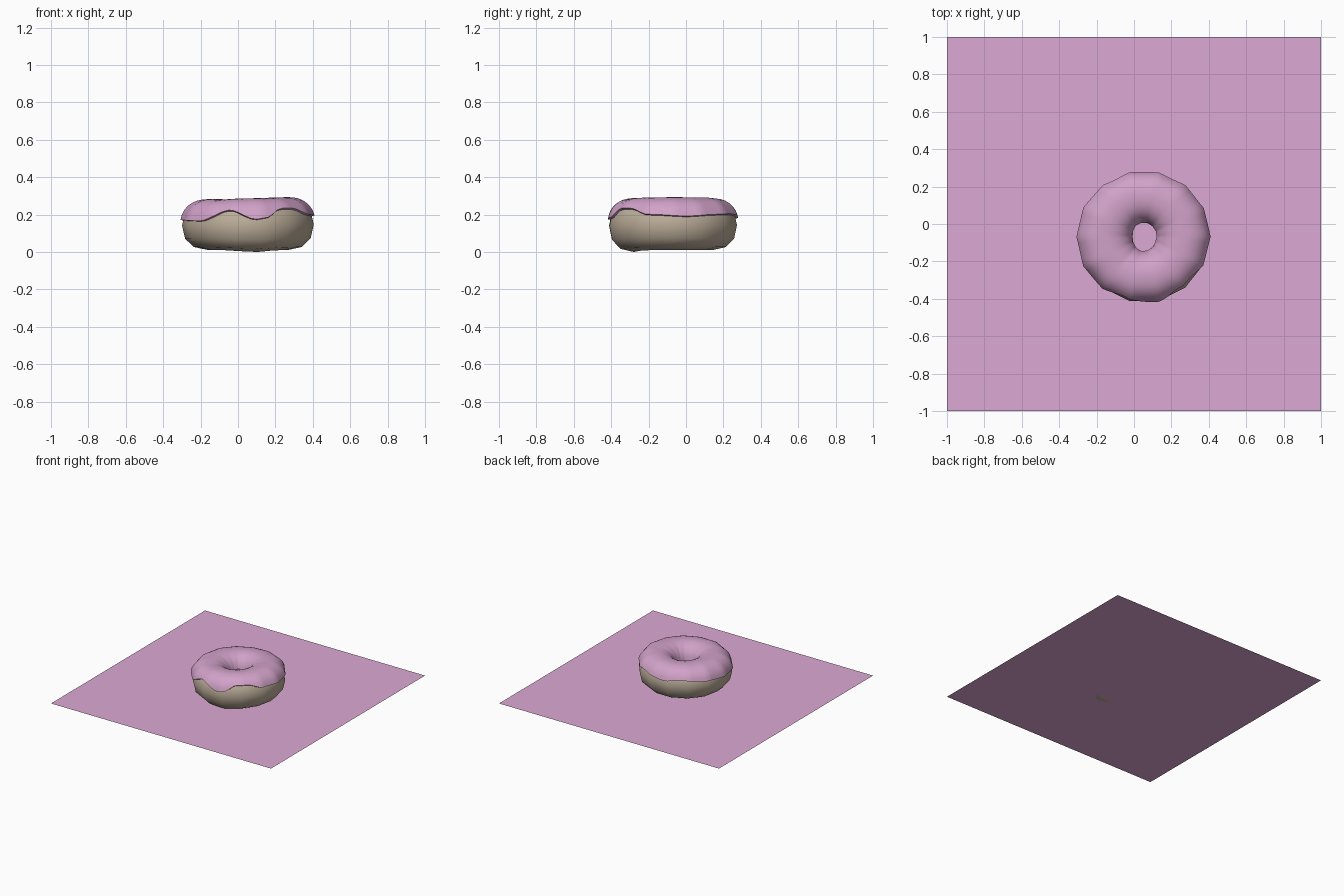
import bpy, bmesh, math, random
from math import sin, cos, pi

if "Cube" in bpy.data.objects:
    bpy.data.objects.remove(bpy.data.objects["Cube"])

random.seed(4)
CX, CY = 0.055, -0.068      # donut centre
SIDES = 14                  # low-poly ring count
STEP = 2 * pi / SIDES
LUMPS = [random.uniform(-0.004, 0.004) for _ in range(SIDES)]

# Outer lower rim of the icing: (degrees around the ring, height)
DRIPS = [(-180, .175), (-137, .17), (-107, .23), (-83, .18), (-74, .188),
         (-58, .236), (-45, .236), (-22, .20), (11, .19), (40, .20), (65, .205),
         (95, .185), (120, .205), (150, .185), (180, .175)]


def material(name, rgb):
    m = bpy.data.materials.new(name)
    m.diffuse_color = (*rgb, 1)
    m.use_nodes = True
    m.node_tree.nodes["Principled BSDF"].inputs["Base Color"].default_value = m.diffuse_color
    return m


def make_object(name, bm, mat):
    bmesh.ops.recalc_face_normals(bm, faces=bm.faces)
    mesh = bpy.data.meshes.new(name)
    bm.to_mesh(mesh)
    bm.free()
    mesh.materials.append(mat)
    ob = bpy.data.objects.new(name, mesh)
    bpy.context.collection.objects.link(ob)
    return ob


def spow(v, p):
    return math.copysign(abs(v) ** p, v)


def ring_point(th, phi, grow=0.0):
    """Point on the lumpy, slightly squared torus; rings are straight-sided."""
    k = (th % (2 * pi)) / STEP
    i, f = int(k) % SIDES, k % 1
    lump = LUMPS[i] * (1 - f) + LUMPS[(i + 1) % SIDES] * f
    chord = cos(STEP / 2) / cos(f * STEP - STEP / 2)
    inner = 0.073 + 0.012 * sin(th) ** 2
    outer = 0.352 + lump
    mid, half = (inner + outer) / 2, (outer - inner) / 2
    r = (mid + (half + grow) * spow(cos(phi), 0.88)) * chord
    top = 0.278 + 0.008 * cos(th) + lump
    d = (th + math.radians(83) + pi) % (2 * pi) - pi
    bottom = 0.011 - 0.011 * math.exp(-(d / 0.45) ** 2)
    zm, zh = (top + bottom) / 2, (top - bottom) / 2
    z = zm + (zh + grow) * spow(sin(phi), 0.88)
    return (CX + r * cos(th), CY + r * sin(th), z)


def drip_height(th):
    deg = (math.degrees(th) + 180) % 360 - 180
    for (a, za), (b, zb) in zip(DRIPS, DRIPS[1:]):
        if a <= deg <= b:
            t = (deg - a) / (b - a)
            return za + (zb - za) * t * t * (3 - 2 * t)
    return DRIPS[0][1]


def phi_at(z):
    s = max(-1, min(1, (z - 0.143) / 0.15))
    return math.asin(spow(s, 1 / 0.88))


def grid_faces(bm, rows, close_rows):
    n = len(rows)
    for i in range(n):
        a, b = rows[i], rows[(i + 1) % n]
        m = len(a)
        for j in range(m if close_rows else m - 1):
            k = (j + 1) % m
            bm.faces.new((a[j], b[j], b[k], a[k]))


def smooth(ob, angle):
    bpy.ops.object.select_all(action='DESELECT')
    ob.select_set(True)
    bpy.context.view_layer.objects.active = ob
    bpy.ops.object.shade_smooth_by_angle(angle=math.radians(angle))


# Table sheet
bm = bmesh.new()
bmesh.ops.create_grid(bm, x_segments=1, y_segments=1, size=1)
table = make_object("table_sheet", bm, material("sheet_pink", (0.72, 0.40, 0.66)))
table.location.z = 0.006

# Dough ring
bm = bmesh.new()
rows = [[bm.verts.new(ring_point(i * STEP, j * pi / 6)) for j in range(12)]
        for i in range(SIDES)]
grid_faces(bm, rows, True)
dough = make_object("dough", bm, material("dough_brown", (0.50, 0.42, 0.32)))
smooth(dough, 60)

# Icing cap: wavy rim outside, gentle rim inside the hole, closed rim thickness
bm = bmesh.new()
rows = []
N, M = SIDES * 5, 14
for i in range(N):
    th = i * 2 * pi / N
    p0 = phi_at(drip_height(th))
    p1 = pi - phi_at(0.17 + 0.015 * sin(3 * th + 1))
    phis = [p0 + (p1 - p0) * j / M for j in range(M + 1)]
    upper = [ring_point(th, p, 0.010) for p in phis]
    start, end = ring_point(th, p0, -0.006), ring_point(th, p1, -0.006)
    rows.append([bm.verts.new(p) for p in [start] + upper + [end]])
grid_faces(bm, rows, False)
icing = make_object("icing", bm, material("icing_pink", (0.64, 0.36, 0.58)))
smooth(icing, 50)
